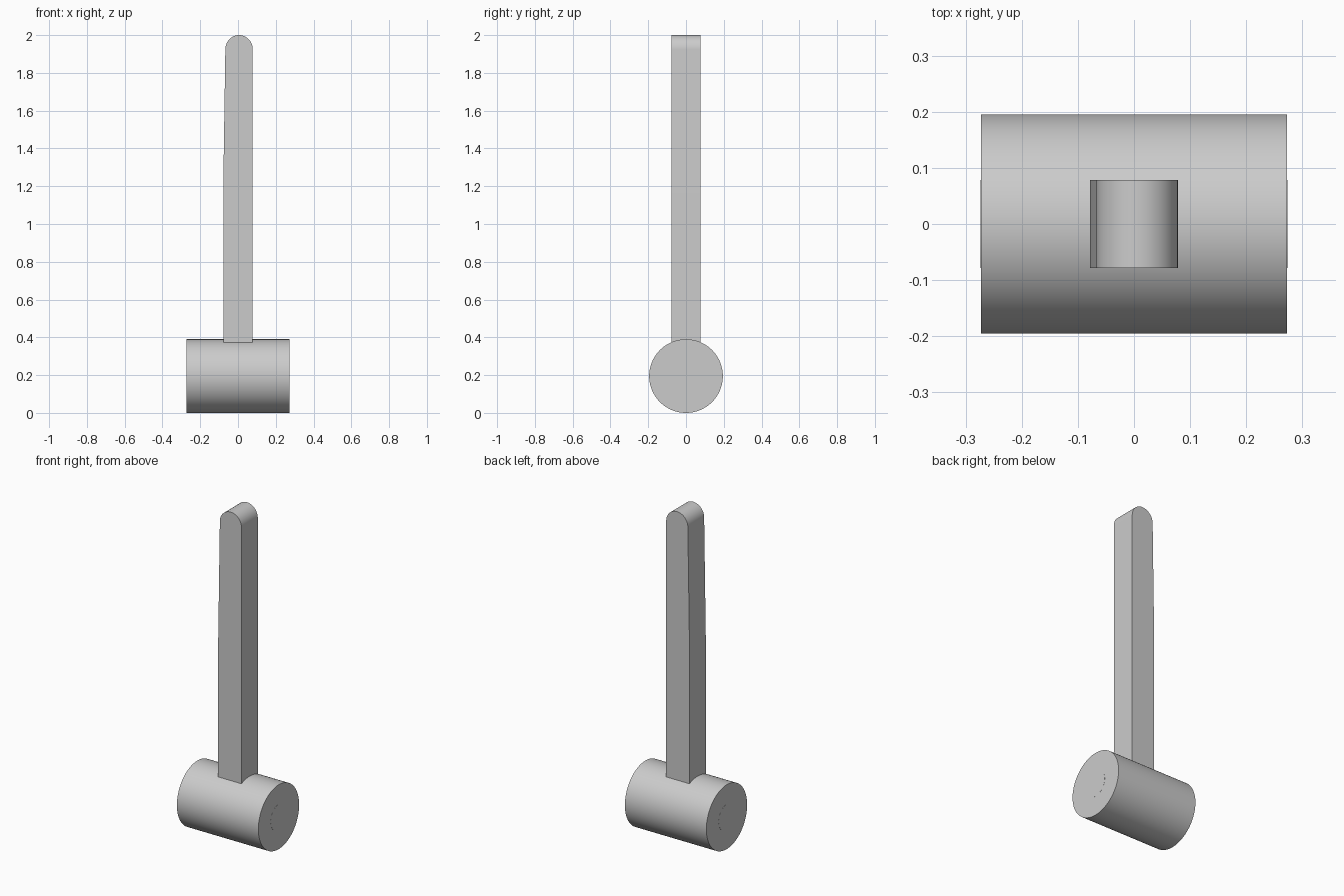
import bpy, bmesh, math
from mathutils import Matrix

cube = bpy.data.objects.get("Cube")
if cube:
    bpy.data.objects.remove(cube, do_unlink=True)

grey = bpy.data.materials.new("plain grey")
grey.use_nodes = True
colour = (0.6, 0.6, 0.6, 1)
grey.diffuse_color = colour
grey.node_tree.nodes["Principled BSDF"].inputs["Base Color"].default_value = colour


def finish(name, bm):
    bmesh.ops.recalc_face_normals(bm, faces=bm.faces)
    mesh = bpy.data.meshes.new(name)
    bm.to_mesh(mesh)
    bm.free()
    mesh.materials.append(grey)
    obj = bpy.data.objects.new(name, mesh)
    bpy.context.collection.objects.link(obj)
    bpy.ops.object.select_all(action='DESELECT')
    obj.select_set(True)
    bpy.context.view_layer.objects.active = obj
    bpy.ops.object.shade_smooth_by_angle(angle=math.radians(30))
    return obj


def barrel(name, radius, length, sides):
    bm = bmesh.new()
    place = Matrix.Translation((0, 0, 0.195)) @ Matrix.Rotation(math.pi / 2, 4, 'Y')
    bmesh.ops.create_cone(bm, cap_ends=True, segments=sides, radius1=radius,
                          radius2=radius, depth=length, matrix=place)
    return finish(name, bm)


# Mallet head, with a core whose ends sit flush in the striking faces
barrel("head", 0.195, 0.546, 96)
barrel("head_core", 0.078, 0.547, 48)

# Handle: side profile with a rounded tip and one slightly tapered edge
half, low, taper, shoulder, tip = 0.078, 0.2, 1.2, 1.925, 2.0
left = -0.067
centre, radius = (half + left) / 2, (half - left) / 2
profile = [(-half, low), (half, low)]
steps = 24
for i in range(steps + 1):
    a = math.pi * i / steps
    profile.append((centre + radius * math.cos(a), shoulder + (tip - shoulder) * math.sin(a)))
profile.append((-half, taper))

bm = bmesh.new()
face = bm.faces.new([bm.verts.new((x, -half, z)) for x, z in profile])
side = bmesh.ops.extrude_face_region(bm, geom=[face])
new_verts = [v for v in side["geom"] if isinstance(v, bmesh.types.BMVert)]
bmesh.ops.translate(bm, verts=new_verts, vec=(0, 2 * half, 0))
finish("handle", bm)
